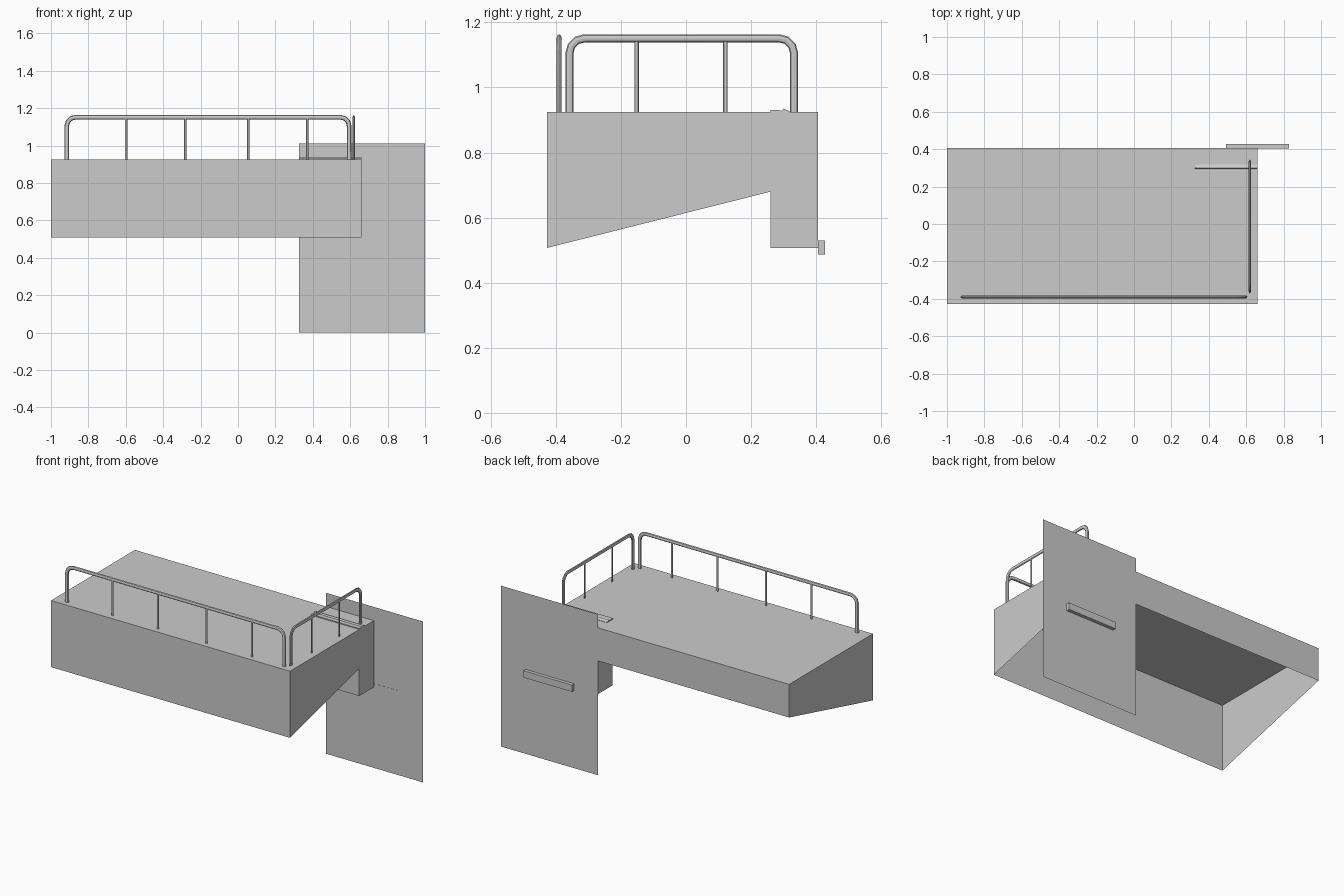
import bpy, bmesh
from math import cos, sin, pi

if "Cube" in bpy.data.objects:
    bpy.data.objects.remove(bpy.data.objects["Cube"])

X0, X1 = -1.0, 0.66          # deck ends
Y0, Y1 = -0.427, 0.405       # deck front and back
TOP, LOW, BACK = 0.925, 0.507, 0.717
LEG_X, LEG_Y, LEG_Z = 0.33, 0.26, 0.68


def mesh_object(name, polys):
    bm = bmesh.new()
    for poly in polys:
        bm.faces.new([bm.verts.new(p) for p in poly])
    bmesh.ops.remove_doubles(bm, verts=bm.verts, dist=1e-5)
    me = bpy.data.meshes.new(name)
    bm.to_mesh(me)
    bm.free()
    ob = bpy.data.objects.new(name, me)
    bpy.context.collection.objects.link(ob)
    return ob


def box(name, a, b):
    bpy.ops.mesh.primitive_cube_add(size=1, location=[(p + q) / 2 for p, q in zip(a, b)])
    ob = bpy.context.object
    ob.name = name
    ob.scale = [q - p for p, q in zip(a, b)]


# deck shell: open underneath, with sloping end walls
mesh_object("deck_shell", [
    [(X0, Y0, TOP), (X1, Y0, TOP), (X1, Y1, TOP), (X0, Y1, TOP)],
    [(X0, Y0, LOW), (X1, Y0, LOW), (X1, Y0, TOP), (X0, Y0, TOP)],
    [(X0, Y1, BACK), (X0, Y0, LOW), (X0, Y0, TOP), (X0, Y1, TOP)],
    [(X1, Y0, LOW), (X1, LEG_Y, LEG_Z), (X1, LEG_Y, LOW), (X1, Y1, LOW),
     (X1, Y1, TOP), (X1, Y0, TOP)],
    [(X1, Y1, LOW), (LEG_X, Y1, LOW), (LEG_X, Y1, BACK), (X0, Y1, BACK),
     (X0, Y1, TOP), (X1, Y1, TOP)],
])

# corner leg: inner faces and bottom
mesh_object("corner_leg", [
    [(LEG_X, LEG_Y, LOW), (X1, LEG_Y, LOW), (X1, LEG_Y, TOP), (LEG_X, LEG_Y, TOP)],
    [(LEG_X, Y1, LOW), (LEG_X, LEG_Y, LOW), (LEG_X, LEG_Y, TOP), (LEG_X, Y1, TOP)],
    [(LEG_X, Y1, LOW), (X1, Y1, LOW), (X1, LEG_Y, LOW), (LEG_X, LEG_Y, LOW)],
])

# low ridged strip on the deck above the leg
prof = [(0.26, 0.924), (0.26, 0.931), (0.285, 0.931), (0.293, 0.928),
        (0.30, 0.935), (0.318, 0.927), (0.318, 0.924)]
lo = [(0.325, y, z) for y, z in prof]
hi = [(X1, y, z) for y, z in prof]
n = len(prof)
mesh_object("deck_strip", [lo, hi[::-1]] +
            [[lo[i], hi[i], hi[(i + 1) % n], lo[(i + 1) % n]][::-1] for i in range(n)])

# thin back panel and its handle bar
mesh_object("back_panel", [[(1.0, Y1 + .001, 0), (0.327, Y1 + .001, 0),
                            (0.327, Y1 + .001, 1.01), (1.0, Y1 + .001, 1.01)]])
box("panel_handle", (0.493, Y1, 0.487), (0.83, 0.427, 0.53))


def rail(name, start, end, posts, fixed, along_x, flat):
    """Guard rail: bent flattened tube plus thin uprights."""
    cz, r = 1.151, 0.045

    def tube(part, pts, radius):
        cu = bpy.data.curves.new(part, 'CURVE')
        cu.dimensions = '3D'
        cu.bevel_depth = radius
        cu.bevel_resolution = 2
        cu.use_fill_caps = True
        sp = cu.splines.new('POLY')
        sp.points.add(len(pts) - 1)
        for p, (u, z) in zip(sp.points, pts):
            p.co = (u, 0, z, 1) if along_x else (0, u, z, 1)
        ob = bpy.data.objects.new(part, cu)
        bpy.context.collection.objects.link(ob)
        if along_x:
            ob.location.y, ob.scale.y = fixed, flat
        else:
            ob.location.x, ob.scale.x = fixed, flat
        bpy.ops.object.select_all(action='DESELECT')
        ob.select_set(True)
        bpy.context.view_layer.objects.active = ob
        bpy.ops.object.convert(target='MESH')
        bpy.ops.object.shade_smooth_by_angle()

    arc = [(r * (1 - cos(a)), cz - r + r * sin(a)) for a in (0, pi / 6, pi / 3, pi / 2)]
    left = [(start + d, z) for d, z in arc]
    right = [(end - d, z) for d, z in reversed(arc)]
    tube(name, [(start, TOP)] + left + right + [(end, TOP)], 0.0125)
    for i, u in enumerate(posts):
        tube(f"{name}_post_{i + 1}", [(u, TOP), (u, cz)], 0.007)


rail("front_rail", -0.915, 0.594, (-0.598, -0.282, 0.055, 0.37), -0.39, True, 0.65)
rail("side_rail", -0.358, 0.332, (-0.152, 0.121), 0.619, False, 0.5)
